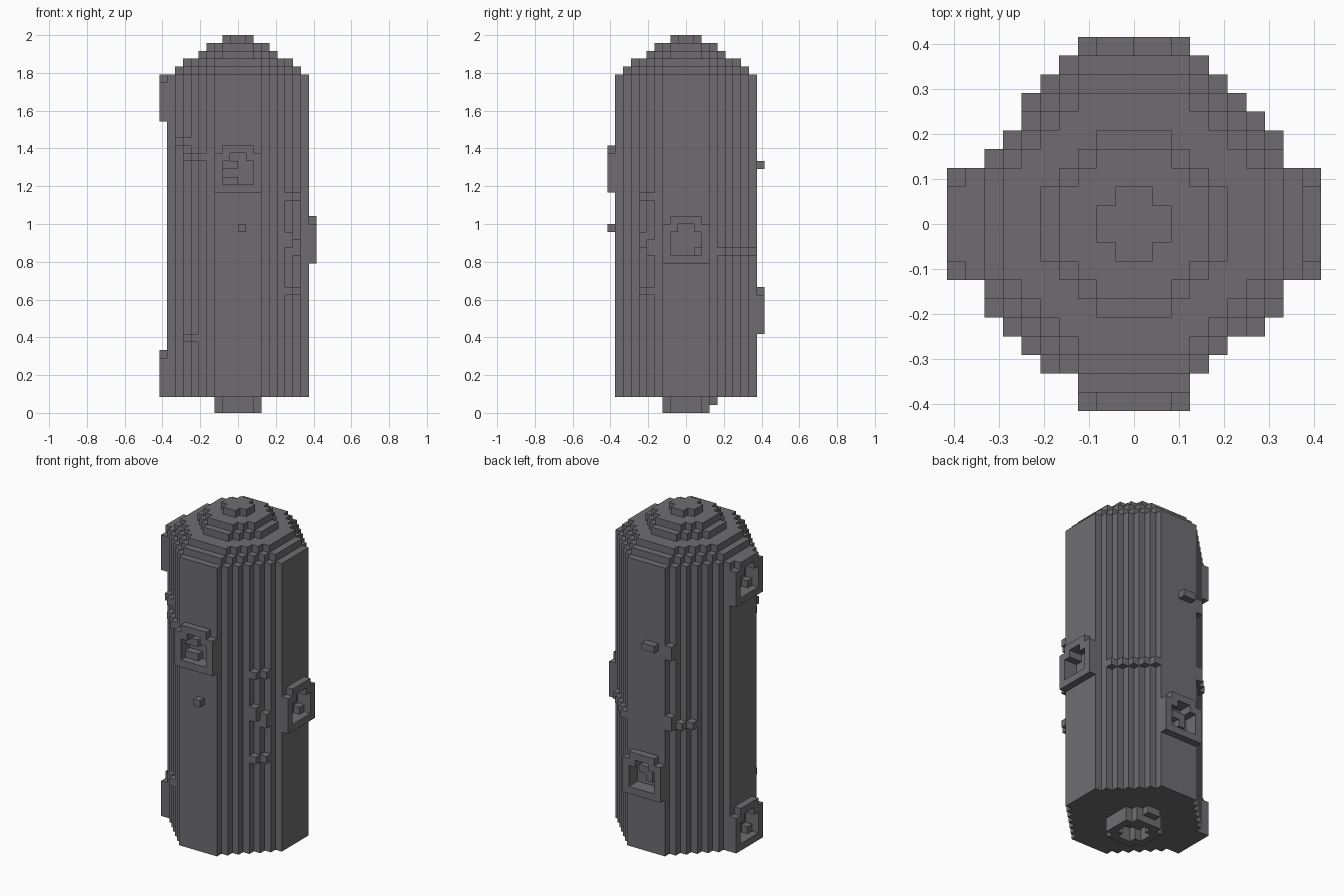
import bpy
import bmesh
from mathutils import Vector

cube = bpy.data.objects.get("Cube")
if cube:
    bpy.data.objects.remove(cube, do_unlink=True)

V = 2 / 48  # block size

grey = bpy.data.materials.new("dark grey metal")
grey.use_nodes = True
COLOR = (0.158, 0.152, 0.16, 1)
grey.diffuse_color = COLOR
grey.node_tree.nodes["Principled BSDF"].inputs["Base Color"].default_value = COLOR

parts = {}


def signed(i, s):
    return i if s > 0 else -i - 1


def octagon(r, slope):
    """Block columns of a stepped octagon with radius r."""
    return {(signed(i, sx), signed(j, sy))
            for i in range(r) for j in range(r) if i + j <= slope
            for sx in (1, -1) for sy in (1, -1)}


def slab(columns, z0, z1):
    return {(x, y, z) for x, y in columns for z in range(z0, z1)}


def on_side(side, u, d, z):
    """Block at sideways position u and depth d on one of the four sides."""
    return {"front": (u, -d - 1, z), "back": (-u - 1, d, z),
            "left": (d, u, z), "right": (-d - 1, -u - 1, z)}[side]


# Main cylinder
body = slab(octagon(9, 10), 2, 43)

# Stepped dome
dome = set()
for level, (r, slope) in enumerate([(8, 9), (7, 8), (5, 5), (4, 4), (2, 1)]):
    dome |= slab(octagon(r, slope), 43 + level, 44 + level)
parts["stepped_dome"] = dome

# Ring foot under the cylinder
foot = slab(octagon(3, 3) - octagon(2, 1), 0, 2)
foot |= {(-1, 3, 1), (0, 3, 1), (0, 1, 1), (0, 1, 0)}
parts["ring_foot"] = foot

# Framed sockets, each with a recess cut into the cylinder and a small latch
SOCKETS = [("front", 28, [(-2, 3), (-1, 3), (-1, 1), (-2, 1)]),
           ("left", 19, [(1, 1)]),
           ("back", 10, [(-1, 3), (0, 3), (0, 2)]),
           ("right", 37, [(-2, 2), (1, 1)]),
           ("right", 2, [(-2, 1), (1, 1), (-1, 3)])]
for side, z0, latch in SOCKETS:
    frame = {(u, h) for u in range(-3, 3) for h in range(6)}
    frame -= {(-3, 5), (2, 5)}
    hole = {(u, h) for u in range(-2, 2) for h in range(1, 5)}
    hole -= {(-2, 4), (1, 4)}
    body -= {on_side(side, u, 8, z0 + h) for u, h in hole}
    cells = {on_side(side, u, 9, z0 + h) for u, h in frame - hole}
    cells |= {on_side(side, u, 8, z0 + h) for u, h in latch}
    place = "upper" if z0 > 20 else "lower"
    parts[f"{side}_{place}_socket"] = cells
parts["main_cylinder"] = body


def corner(sx, sy, columns, levels):
    return {(signed(i, sx), signed(j, sy), z) for i, j in columns for z in levels}


# Wiring clips on the stepped corners
DIAG = [(7, 4), (6, 5), (5, 6), (4, 7)]
parts["front_left_clips"] = (corner(1, -1, DIAG[:2], (15, 21, 27))
                             | corner(1, -1, DIAG[:1], (20,))
                             | corner(1, -1, DIAG[1:2], (22,)))
parts["back_left_cable"] = corner(1, 1, DIAG + [(3, 8)], (20,))
parts["front_right_clips"] = (corner(-1, -1, DIAG[1:3], (9,))
                              | corner(-1, -1, DIAG[:2], (34,))
                              | corner(-1, -1, DIAG[1:], (32,)))
parts["back_right_clips"] = (corner(-1, 1, DIAG[2:], (20,))
                             | corner(-1, 1, [(3, 8)], (20, 21, 30, 31)))

# Small studs on the front and back
parts["front_stud"] = {(0, -10, 23)}
parts["back_stud"] = {(-2, 9, 31), (-1, 9, 31)}

solid = set().union(*parts.values())
AXES = [Vector(a) for a in ((1, 0, 0), (0, 1, 0), (0, 0, 1))]


def build(name, cells):
    """Make a mesh from the exposed block faces and merge the flat areas."""
    bm = bmesh.new()
    verts = {}

    def vert(p):
        key = tuple(round(c) for c in p)
        if key not in verts:
            verts[key] = bm.verts.new(Vector(key) * V)
        return verts[key]

    for cell in cells:
        base = Vector(cell)
        for k, n in enumerate(AXES):
            a, b = AXES[(k + 1) % 3], AXES[(k + 2) % 3]
            for s in (1, -1):
                if tuple(round(c) for c in base + n * s) in solid:
                    continue
                o = base + n if s > 0 else base
                loop = [o, o + a, o + a + b, o + b]
                bm.faces.new([vert(p) for p in loop[::s]])
    bmesh.ops.dissolve_limit(bm, angle_limit=0.01, verts=bm.verts[:], edges=bm.edges[:])
    mesh = bpy.data.meshes.new(name)
    bm.to_mesh(mesh)
    bm.free()
    mesh.materials.append(grey)
    bpy.context.collection.objects.link(bpy.data.objects.new(name, mesh))


for part_name, part_cells in parts.items():
    build(part_name, part_cells)
